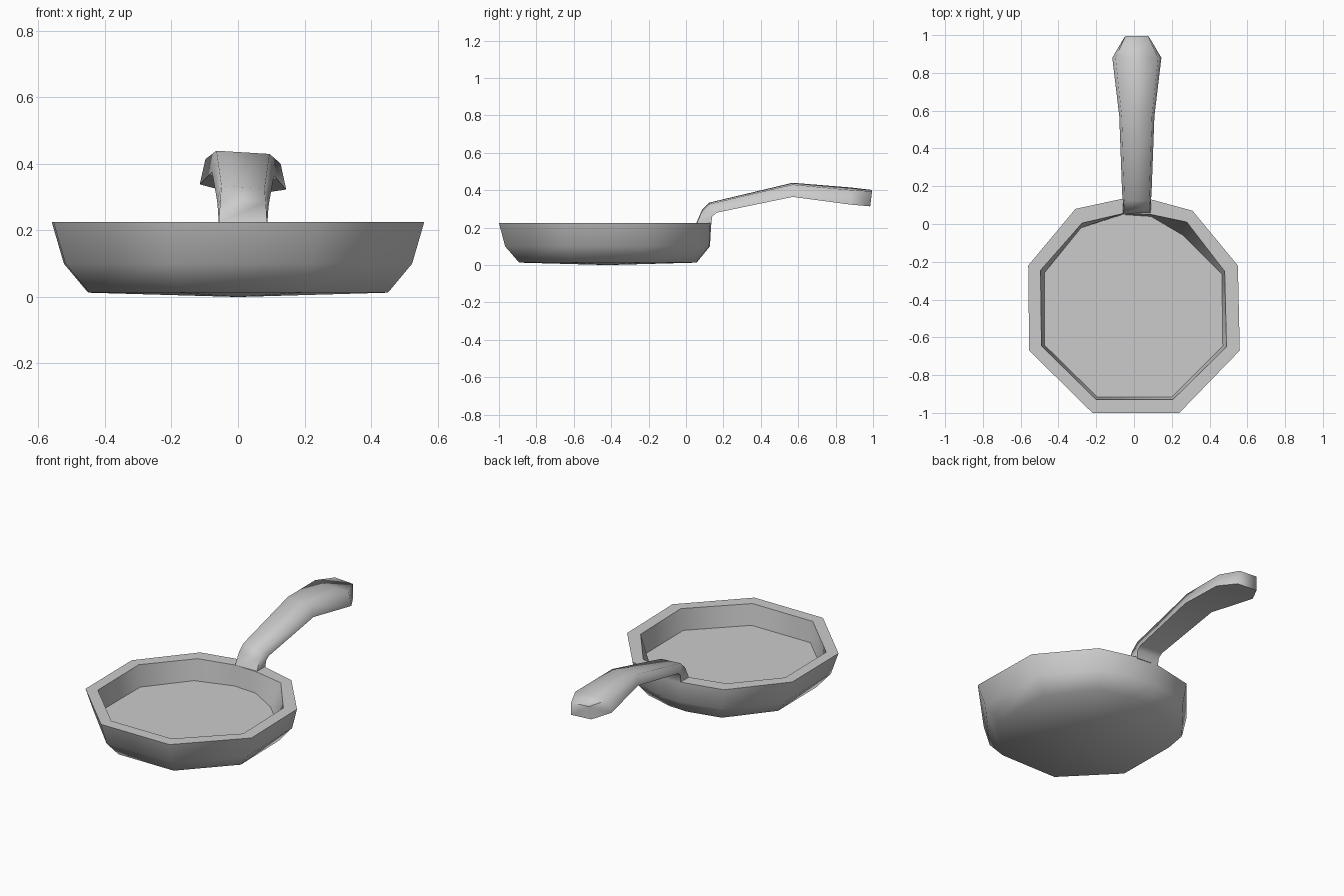
import bpy, bmesh, math

cube = bpy.data.objects.get("Cube")
if cube:
    bpy.data.objects.remove(cube, do_unlink=True)

grey = bpy.data.materials.new("pan_grey")
grey.use_nodes = True
grey.diffuse_color = (0.6, 0.6, 0.6, 1)
grey.node_tree.nodes["Principled BSDF"].inputs["Base Color"].default_value = (0.6, 0.6, 0.6, 1)


def loft(name, rings, smooth_angle, end_points=(None, None)):
    """Skin closed rings in order; close each end with a flat cap or a fan to a point."""
    bm = bmesh.new()
    loops = [[bm.verts.new(p) for p in ring] for ring in rings]
    count = len(loops[0])
    for a, b in zip(loops, loops[1:]):
        for i in range(count):
            j = (i + 1) % count
            bm.faces.new((a[i], a[j], b[j], b[i]))
    for loop, point in zip((loops[0], loops[-1]), end_points):
        if point is None:
            bm.faces.new(loop)
        else:
            tip = bm.verts.new(point)
            for i in range(count):
                bm.faces.new((loop[i], loop[(i + 1) % count], tip))
    bmesh.ops.recalc_face_normals(bm, faces=bm.faces)
    mesh = bpy.data.meshes.new(name)
    bm.to_mesh(mesh)
    bm.free()
    mesh.materials.append(grey)
    obj = bpy.data.objects.new(name, mesh)
    bpy.context.collection.objects.link(obj)
    bpy.ops.object.select_all(action='DESELECT')
    obj.select_set(True)
    bpy.context.view_layer.objects.active = obj
    bpy.ops.object.shade_smooth_by_angle(angle=math.radians(smooth_angle))
    return obj


# Pan outlines, eight-sided with a small flat where the handle joins
outer = [(-0.22, -1), (0.24, -1), (0.56, -0.67), (0.55, -0.22), (0.31, 0.07),
         (0.09, 0.13), (-0.055, 0.135), (-0.31, 0.08), (-0.56, -0.22), (-0.555, -0.67)]
inner = [(-0.2, -0.93), (0.205, -0.93), (0.49, -0.65), (0.48, -0.25), (0.28, 0.01),
         (0.09, 0.05), (-0.06, 0.055), (-0.275, 0.005), (-0.495, -0.245), (-0.49, -0.645)]
floor = [(-0.195, -0.915), (0.2, -0.915), (0.47, -0.645), (0.465, -0.265), (0.26, -0.06),
         (0.09, 0.04), (-0.06, 0.05), (-0.28, -0.02), (-0.475, -0.26), (-0.475, -0.64)]


def shrink(points, sx, sy, mid_y, z):
    return [(x * sx, mid_y + (y + 0.433) * sy, z) for x, y in points]


def level(points, z):
    return [(x, y, z) for x, y in points]


# Base, bulging side, rim, inner wall and cooking floor
loft("pan_bowl", [shrink(outer, 0.805, 0.836, -0.418, 0.013),
                  shrink(outer, 0.935, 0.965, -0.42, 0.1),
                  level(outer, 0.225), level(inner, 0.225), level(floor, 0.1)],
     60, end_points=((0, -0.42, 0), None))

# Handle stations: top y, top z, top half width, bottom y, bottom z, bottom half width
stations = [(0.055, 0.22, 0.073, 0.135, 0.22, 0.073),
            (0.085, 0.29, 0.068, 0.14, 0.265, 0.076),
            (0.125, 0.33, 0.065, 0.165, 0.285, 0.078),
            (0.57, 0.435, 0.08, 0.57, 0.37, 0.093),
            (0.88, 0.408, 0.113, 0.88, 0.331, 0.13),
            (0.995, 0.398, 0.06, 0.985, 0.318, 0.068)]
MIDDLE, TILT = 0.015, 0.06


def section(ty, tz, tw, by, bz, bw):
    corners = [(-tw, ty, tz), (tw, ty, tz), (bw, by, bz), (-bw, by, bz)]
    return [(MIDDLE + x, y, z - TILT * x) for x, y, z in corners]


loft("handle", [section(*s) for s in stations], 82)
